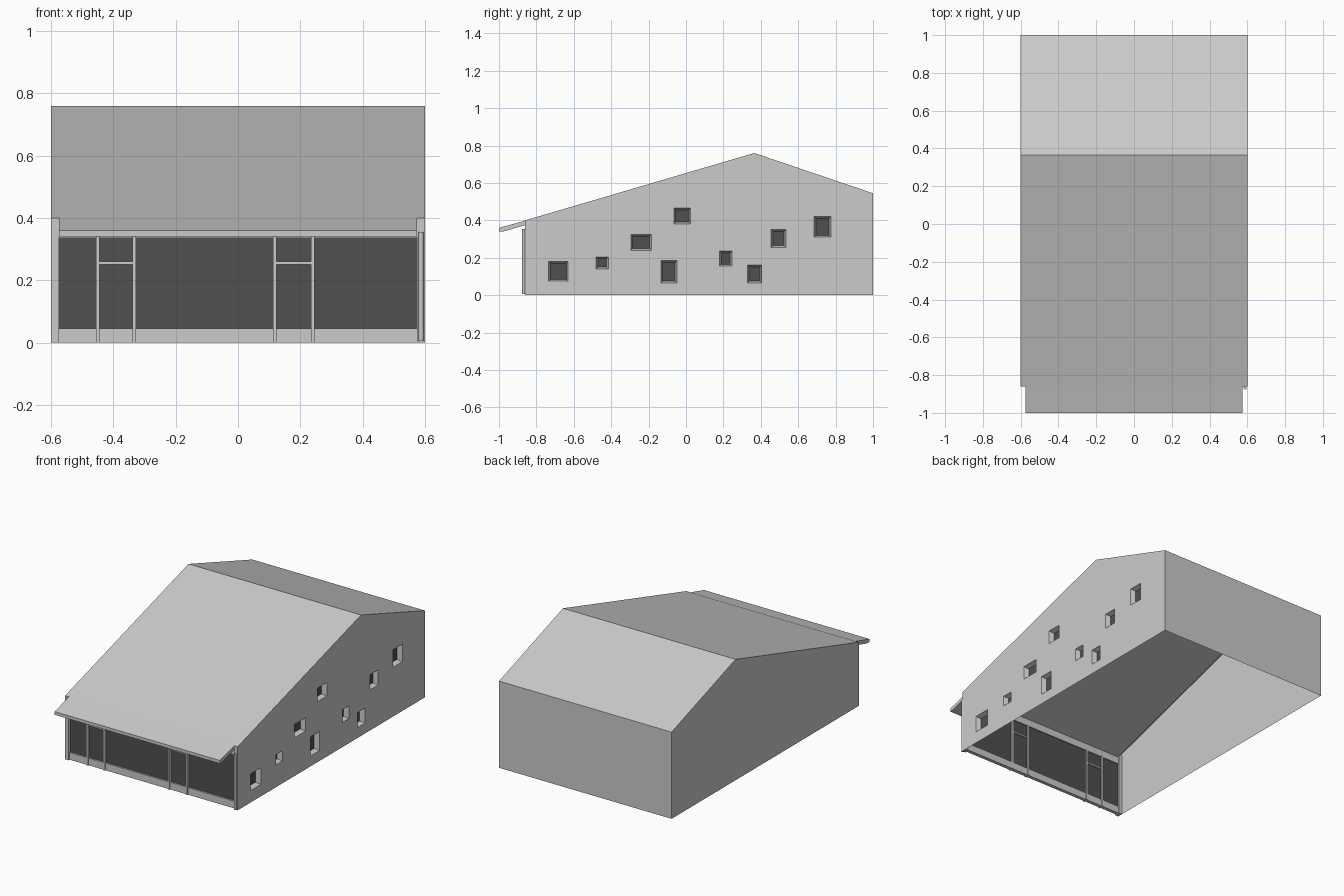
import bpy, bmesh
from mathutils import Vector

if "Cube" in bpy.data.objects:
    bpy.data.objects.remove(bpy.data.objects["Cube"])

dark = bpy.data.materials.new("dark_glass")
dark.diffuse_color = (0.08, 0.08, 0.08, 1)
dark.use_nodes = True
dark.node_tree.nodes["Principled BSDF"].inputs["Base Color"].default_value = dark.diffuse_color

W, INNER = 0.6, 0.575
FRONT, BACK, RIDGE = -0.86, 1.0, 0.365
PROFILE = [(FRONT, 0), (BACK, 0), (BACK, 0.545), (RIDGE, 0.76), (FRONT, 0.40)]


def finish(name, bm, mat=None):
    mesh = bpy.data.meshes.new(name)
    bm.to_mesh(mesh)
    bm.free()
    if mat:
        mesh.materials.append(mat)
    ob = bpy.data.objects.new(name, mesh)
    bpy.context.collection.objects.link(ob)
    return ob


def sheet(name, points, mat=None):
    bm = bmesh.new()
    bm.faces.new([bm.verts.new(p) for p in points])
    return finish(name, bm, mat)


def box(name, x0, x1, y0, y1, z0, z1, mat=None):
    bm = bmesh.new()
    bmesh.ops.create_cube(bm, size=1)
    for v in bm.verts:
        v.co = Vector((x0 + (v.co.x + .5) * (x1 - x0),
                       y0 + (v.co.y + .5) * (y1 - y0),
                       z0 + (v.co.z + .5) * (z1 - z0)))
    return finish(name, bm, mat)


def extrude_x(name, profile, x0, x1):
    bm = bmesh.new()
    face = bm.faces.new([bm.verts.new((x0, y, z)) for y, z in profile])
    ext = bmesh.ops.extrude_face_region(bm, geom=[face])["geom"]
    bmesh.ops.translate(bm, vec=(x1 - x0, 0, 0),
                        verts=[g for g in ext if isinstance(g, bmesh.types.BMVert)])
    bmesh.ops.recalc_face_normals(bm, faces=bm.faces)
    return finish(name, bm)


def rect(x, y0, y1, z0, z1, inset=0):
    return [(x, y0 + inset, z0 + inset), (x, y1 - inset, z0 + inset),
            (x, y1 - inset, z1 - inset), (x, y0 + inset, z1 - inset)]


# Right wall with scattered window holes and splayed reveals
WINDOWS = [(-.735, -.63, .075, .18), (-.48, -.415, .14, .205), (-.295, -.185, .24, .325),
           (-.135, -.048, .065, .185), (-.065, .025, .38, .465), (.18, .245, .155, .235),
           (.328, .405, .065, .16), (.455, .535, .255, .35), (.685, .775, .31, .42)]


def loop_edges(bm, pts):
    vs = [bm.verts.new(p) for p in pts]
    return vs, [bm.edges.new((vs[i], vs[i - 1])) for i in range(len(vs))]


bm = bmesh.new()
edges = loop_edges(bm, [(W, y, z) for y, z in PROFILE])[1]
rims = []
for w in WINDOWS:
    vs, es = loop_edges(bm, rect(W, *w))
    rims.append(vs)
    edges += es
bmesh.ops.triangle_fill(bm, use_beauty=True, edges=edges, normal=(1, 0, 0))
bmesh.ops.dissolve_limit(bm, angle_limit=0.01, verts=bm.verts, edges=bm.edges)
bm.normal_update()
for f in bm.faces:
    if f.normal.x < 0:
        f.normal_flip()
finish("right_wall", bm)

for w in WINDOWS:
    bm = bmesh.new()
    outer = [bm.verts.new(p) for p in rect(W, *w)]
    inner = [bm.verts.new(p) for p in rect(W - 0.03, *w, inset=0.01)]
    for i in range(4):
        j = (i + 1) % 4
        bm.faces.new((outer[i], outer[j], inner[j], inner[i]))
    finish("window_reveal", bm)
    sheet("window_pane", rect(W - 0.03, *w, inset=0.01), dark)

# Left wall, back wall and two roof slopes
sheet("left_wall", [(-W, y, z) for y, z in reversed(PROFILE)])
for name, a, b in (("back_wall", 1, 2), ("back_roof", 2, 3), ("front_roof", 3, 4)):
    (ya, za), (yb, zb) = PROFILE[a], PROFILE[b]
    sheet(name, [(W, ya, za), (-W, ya, za), (-W, yb, zb), (W, yb, zb)])

# Inner roof slab running out as the front canopy
extrude_x("canopy_slab", [(-1, .36), (-1, .34), (-.97, .342), (FRONT, .374),
                          (RIDGE, .734), (RIDGE, .757), (FRONT, .398)], -INNER, INNER)

# Front piers, sill, head beam and glazing
for s in (-1, 1):
    a, b = sorted((s * INNER, s * W))
    box("front_pier", a, b, FRONT, FRONT + .035, 0, .40)
box("front_sill", -INNER, INNER, -.85, -.828, 0, .045)
box("head_beam", -INNER, INNER, -.85, -.828, .335, .38)
box("front_glass", -INNER, INNER, -.84, -.834, .045, .335, dark)

# Door frames
for x0, x1 in ((-.45, -.333), (.118, .24)):
    for x in (x0, x1):
        box("door_post", x - .006, x + .006, -.856, -.824, 0, .34)
    box("door_transom", x0, x1, -.853, -.827, .25, .26)

# Downpipe at the right pier
bm = bmesh.new()
bmesh.ops.create_cone(bm, cap_ends=True, segments=12, radius1=.008, radius2=.008, depth=.35)
bmesh.ops.translate(bm, verts=bm.verts, vec=(.588, -.868, .18))
finish("downpipe", bm)
